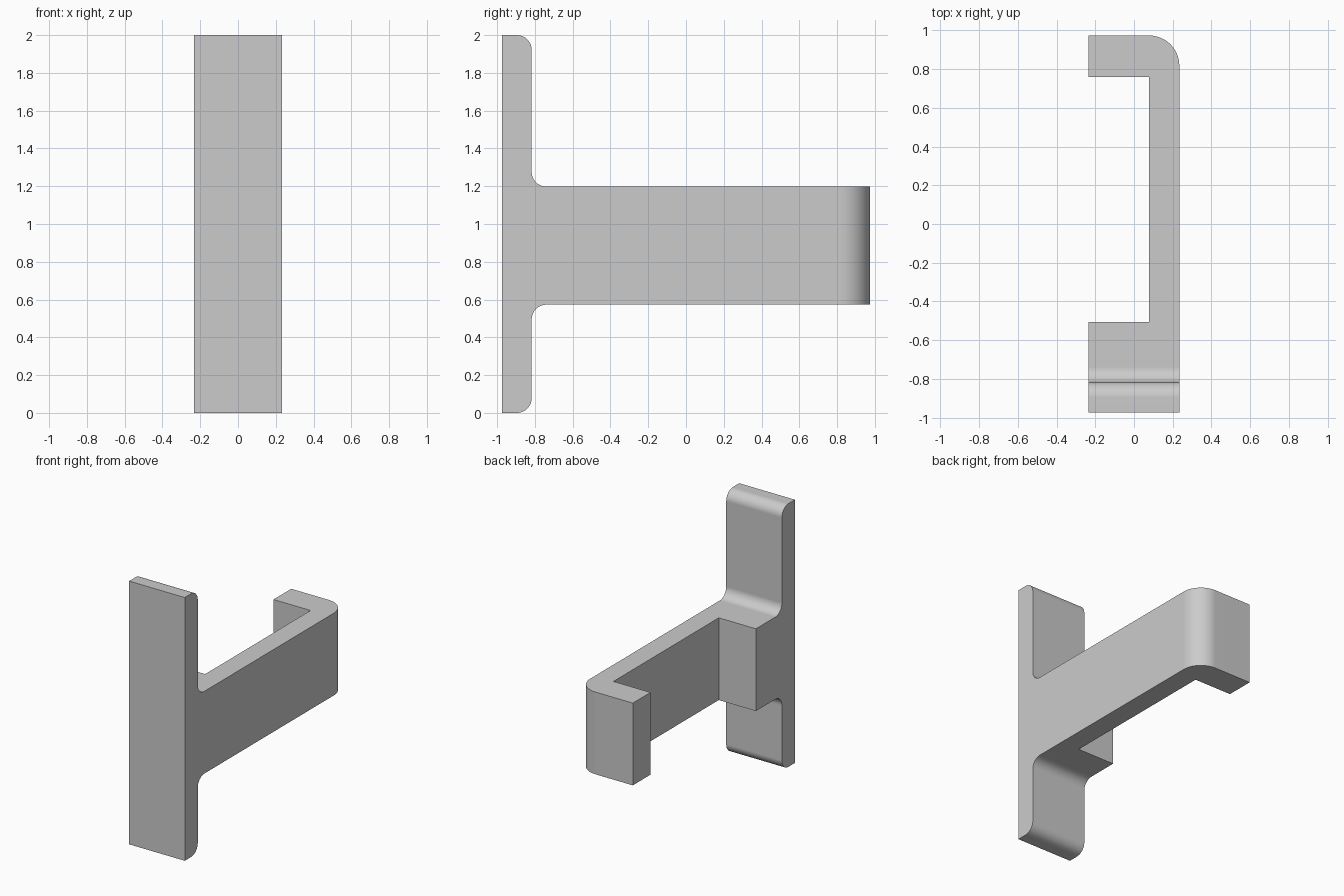
import bpy, bmesh
from math import cos, sin, radians
from mathutils import Vector

cube = bpy.data.objects.get("Cube")
if cube:
    bpy.data.objects.remove(cube, do_unlink=True)

HALF_W, HALF_D = 0.234, 0.973      # overall half width and half depth
THICK = 0.156                      # plate and arm thickness
FILLET = THICK / 2
ARM_LOW, ARM_HIGH = 0.573, 1.198
OVER = 0.2                         # overlap for a clean intersection

grey = bpy.data.materials.new("light grey")
grey.use_nodes = True
colour = (0.6, 0.6, 0.6, 1)
grey.diffuse_color = colour
grey.node_tree.nodes["Principled BSDF"].inputs["Base Color"].default_value = colour


def arc(cx, cy, r, start, end, steps=16):
    """Points on a circular arc, angles in degrees."""
    angles = [radians(start + (end - start) * i / steps) for i in range(steps + 1)]
    return [(cx + r * cos(a), cy + r * sin(a)) for a in angles]


def prism(name, outline, place, direction):
    """Extrude a 2D outline, placed in space by a function, into a solid."""
    bm = bmesh.new()
    face = bm.faces.new([bm.verts.new(place(u, v)) for u, v in outline])
    new = bmesh.ops.extrude_face_region(bm, geom=[face])["geom"]
    bmesh.ops.translate(bm, vec=Vector(direction),
                        verts=[g for g in new if isinstance(g, bmesh.types.BMVert)])
    bmesh.ops.recalc_face_normals(bm, faces=bm.faces)
    mesh = bpy.data.meshes.new(name)
    bm.to_mesh(mesh)
    bm.free()
    mesh.materials.append(grey)
    obj = bpy.data.objects.new(name, mesh)
    bpy.context.collection.objects.link(obj)
    return obj


# Side outline: upright plate with rounded back edges and a filleted arm
back = -HALF_D + THICK
side = [(-HALF_D, 0)]
side += arc(back - FILLET, FILLET, FILLET, -90, 0)
side += arc(back + FILLET, ARM_LOW - FILLET, FILLET, 180, 90)
side += [(HALF_D + OVER, ARM_LOW), (HALF_D + OVER, ARM_HIGH)]
side += arc(back + FILLET, ARM_HIGH + FILLET, FILLET, 270, 180)
side += arc(back - FILLET, 2 - FILLET, FILLET, 0, 90)
side += [(-HALF_D, 2)]
bracket = prism("hook_bracket", side,
                lambda u, v: (-HALF_W - OVER, u, v), (2 * (HALF_W + OVER), 0, 0))

# Plan outline: thick root, slim arm and a returned tip with a rounded corner
inner = HALF_W - THICK
plan = [(-HALF_W, -HALF_D - OVER), (HALF_W, -HALF_D - OVER)]
plan += arc(HALF_W - THICK, HALF_D - THICK, THICK, 0, 90)
plan += [(-HALF_W, HALF_D), (-HALF_W, 0.76), (inner, 0.76),
         (inner, -0.505), (-HALF_W, -0.505)]
cutter = prism("plan_cutter", plan,
               lambda u, v: (u, v, -OVER), (0, 0, 2 + 2 * OVER))
cutter.hide_render = True

# Keep the volume shared by both outlines
bpy.ops.object.select_all(action="DESELECT")
bracket.select_set(True)
bpy.context.view_layer.objects.active = bracket
cut = bracket.modifiers.new("plan", "BOOLEAN")
cut.operation = "INTERSECT"
cut.solver = "EXACT"
cut.object = cutter
bpy.ops.object.modifier_apply(modifier=cut.name)
bpy.data.objects.remove(cutter, do_unlink=True)

# Smooth the rounded edges, keep the rest flat
bpy.ops.object.shade_smooth_by_angle(angle=radians(30))
weighted = bracket.modifiers.new("flat faces", "WEIGHTED_NORMAL")
weighted.keep_sharp = True
